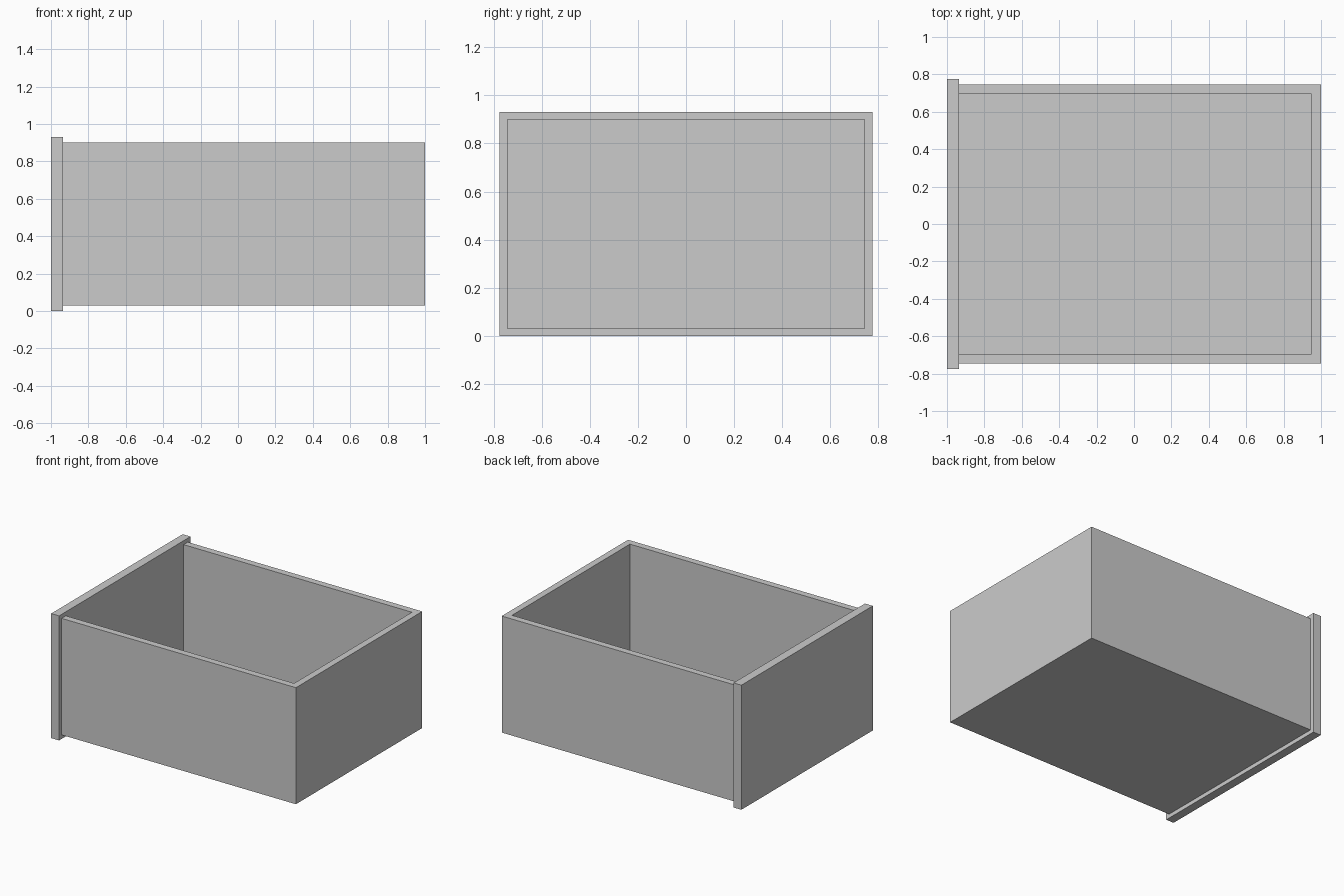
import bpy

cube = bpy.data.objects.get("Cube")
if cube:
    bpy.data.objects.remove(cube, do_unlink=True)

# Single plain grey
grey = bpy.data.materials.new("plain_grey")
grey.use_nodes = True
colour = (0.6, 0.6, 0.6, 1)
grey.diffuse_color = colour
grey.node_tree.nodes["Principled BSDF"].inputs["Base Color"].default_value = colour


def box(name, low, high):
    """Box spanning two opposite corners."""
    centre = [(a + b) / 2 for a, b in zip(low, high)]
    bpy.ops.mesh.primitive_cube_add(size=1, location=centre)
    obj = bpy.context.object
    obj.name = name
    obj.scale = [b - a for a, b in zip(low, high)]
    bpy.ops.object.transform_apply(location=True, rotation=False, scale=True)
    obj.data.materials.append(grey)
    return obj


WALL = 0.05
JOIN = -0.935      # where the tray meets the face panel
SIDE = 0.745       # half width of the tray
BASE, RIM = 0.03, 0.9

# Overhanging face panel, which closes the open end of the tray
box("face_panel", (-1, -0.775, 0), (JOIN, 0.775, 0.93))

# Tray hollowed from the top, open towards the panel
tray = box("drawer_tray", (JOIN, -SIDE, BASE), (1, SIDE, RIM))
hollow = box("hollow_cutter", (JOIN - WALL, WALL - SIDE, BASE + WALL),
             (1 - WALL, SIDE - WALL, RIM + WALL))
cut = tray.modifiers.new("hollow", 'BOOLEAN')
cut.operation = 'DIFFERENCE'
cut.solver = 'EXACT'
cut.object = hollow
bpy.context.view_layer.objects.active = tray
bpy.ops.object.modifier_apply(modifier=cut.name)
bpy.data.objects.remove(hollow, do_unlink=True)
